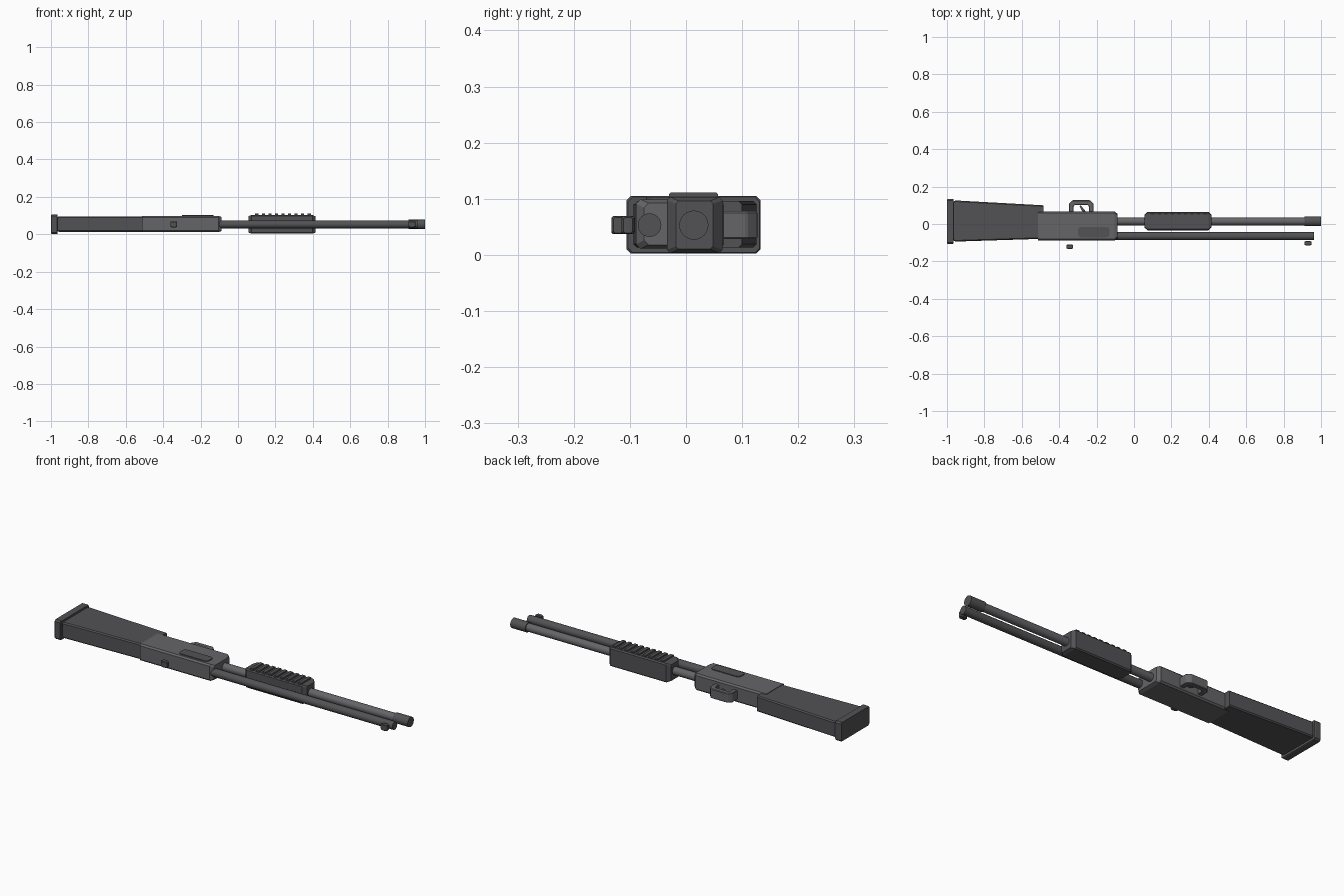
import bpy, bmesh, math

if "Cube" in bpy.data.objects:
    bpy.data.objects.remove(bpy.data.objects["Cube"])

ZC = 0.053          # height of the bore line (model lies on its side)


def material(name, r, g, b):
    m = bpy.data.materials.new(name)
    m.diffuse_color = (r, g, b, 1)
    m.use_nodes = True
    m.node_tree.nodes["Principled BSDF"].inputs["Base Color"].default_value = m.diffuse_color
    return m


POLYMER = material("dark_polymer", 0.085, 0.085, 0.092)
STEEL = material("steel", 0.13, 0.13, 0.138)
BLACK = material("black_steel", 0.085, 0.085, 0.09)


def finish(name, bm, mat):
    bmesh.ops.recalc_face_normals(bm, faces=bm.faces)
    me = bpy.data.meshes.new(name)
    bm.to_mesh(me)
    bm.free()
    me.materials.append(mat)
    ob = bpy.data.objects.new(name, me)
    bpy.context.collection.objects.link(ob)
    return ob


def loft(name, mat, sections):
    """Chamfered-rectangle sections (x, y0, y1, z0, z1, chamfer) joined along x."""
    bm = bmesh.new()
    rings = []
    for x, y0, y1, z0, z1, c in sections:
        pts = [(y0 + c, z0), (y1 - c, z0), (y1, z0 + c), (y1, z1 - c),
               (y1 - c, z1), (y0 + c, z1), (y0, z1 - c), (y0, z0 + c)]
        rings.append([bm.verts.new((x, y, z)) for y, z in pts])
    for a, b in zip(rings, rings[1:]):
        for i in range(8):
            j = (i + 1) % 8
            bm.faces.new((a[i], a[j], b[j], b[i]))
    bm.faces.new(rings[0])
    bm.faces.new(rings[-1])
    return finish(name, bm, mat)


def plate(name, mat, outline, z0, z1, bevel=0.0):
    """xy outline extruded in z."""
    bm = bmesh.new()
    face = bm.faces.new([bm.verts.new((x, y, z0)) for x, y in outline])
    ext = bmesh.ops.extrude_face_region(bm, geom=[face])
    for v in ext["geom"]:
        if isinstance(v, bmesh.types.BMVert):
            v.co.z = z1
    ob = finish(name, bm, mat)
    if bevel:
        m = ob.modifiers.new("bevel", "BEVEL")
        m.width, m.segments = bevel, 1
    return ob


def tube(name, mat, x0, x1, y, r):
    bpy.ops.mesh.primitive_cylinder_add(vertices=24, radius=r, depth=x1 - x0,
                                        location=((x0 + x1) / 2, y, ZC),
                                        rotation=(0, math.pi / 2, 0))
    ob = bpy.context.object
    ob.name = name
    ob.data.materials.append(mat)
    bpy.ops.object.shade_smooth_by_angle(angle=math.radians(35))
    return ob


def slot(x0, x1, y0, y1, n=5):
    """Rounded-corner rectangle outline."""
    r, pts = 0.018, []
    for k, (cx, cy) in enumerate([(x1 - r, y1 - r), (x0 + r, y1 - r),
                                  (x0 + r, y0 + r), (x1 - r, y0 + r)]):
        for i in range(n):
            a = math.pi / 2 * (k + i / (n - 1))
            pts.append((cx + r * math.cos(a), cy + r * math.sin(a)))
    return pts


# butt pad and tapering stock
loft("butt_pad", BLACK, [(-1.0, -0.103, 0.131, 0.004, 0.103, 0.008),
                         (-0.997, -0.106, 0.133, 0.002, 0.105, 0.008),
                         (-0.967, -0.106, 0.133, 0.002, 0.105, 0.008),
                         (-0.964, -0.103, 0.131, 0.004, 0.103, 0.008)])
loft("stock", POLYMER, [(-0.966, -0.088, 0.120, 0.016, 0.092, 0.006),
                        (-0.955, -0.094, 0.126, 0.013, 0.096, 0.006),
                        (-0.485, -0.079, 0.100, 0.013, 0.096, 0.006)])

# receiver with chamfered nose, port plate on the upper side
loft("receiver", STEEL, [(-0.512, -0.089, 0.068, 0.011, 0.099, 0.008),
                         (-0.104, -0.089, 0.068, 0.011, 0.099, 0.008),
                         (-0.088, -0.075, 0.054, 0.018, 0.092, 0.008)])
plate("ejection_port", BLACK, slot(-0.300, -0.130, -0.071, -0.016), 0.090, 0.103)

# barrel and magazine tube
tube("barrel", BLACK, -0.12, 0.962, -0.065, 0.021)
tube("magazine_tube", STEEL, -0.12, 0.93, 0.014, 0.021)
tube("magazine_cap", BLACK, 0.912, 1.0, 0.014, 0.026)

# pump grip with cross ridges
loft("pump_grip", POLYMER, [(0.055, -0.018, 0.048, 0.010, 0.096, 0.005),
                            (0.072, -0.034, 0.065, 0.003, 0.103, 0.006),
                            (0.398, -0.034, 0.065, 0.003, 0.103, 0.006),
                            (0.415, -0.018, 0.048, 0.010, 0.096, 0.005)])
for i in range(9):
    x = 0.092 + i * 0.035
    loft(f"pump_ridge_{i + 1}", POLYMER, [(x, -0.030, 0.057, 0.085, 0.111, 0.003),
                                          (x + 0.017, -0.030, 0.057, 0.085, 0.111, 0.003)])

# trigger guard loop and trigger
plate("trigger_guard", STEEL,
      [(-0.348, 0.060), (-0.348, 0.108), (-0.330, 0.127), (-0.234, 0.127),
       (-0.216, 0.108), (-0.216, 0.060), (-0.241, 0.060), (-0.241, 0.094),
       (-0.248, 0.102), (-0.316, 0.102), (-0.323, 0.094), (-0.323, 0.060)],
      0.028, 0.078, 0.003)
plate("trigger", BLACK, [(-0.272, 0.060), (-0.292, 0.096), (-0.284, 0.099),
                         (-0.272, 0.084), (-0.252, 0.060)], 0.044, 0.062)

# rear and front sights, standing clear of the body
for name, x, y in (("rear_sight", -0.343, -0.121), ("front_sight", 0.930, -0.103)):
    loft(name, BLACK, [(x - 0.018, y - 0.008, y + 0.008, 0.039, 0.067, 0.003),
                       (x - 0.010, y - 0.012, y + 0.012, 0.037, 0.069, 0.003),
                       (x + 0.010, y - 0.012, y + 0.012, 0.037, 0.069, 0.003),
                       (x + 0.018, y - 0.008, y + 0.008, 0.039, 0.067, 0.003)])
